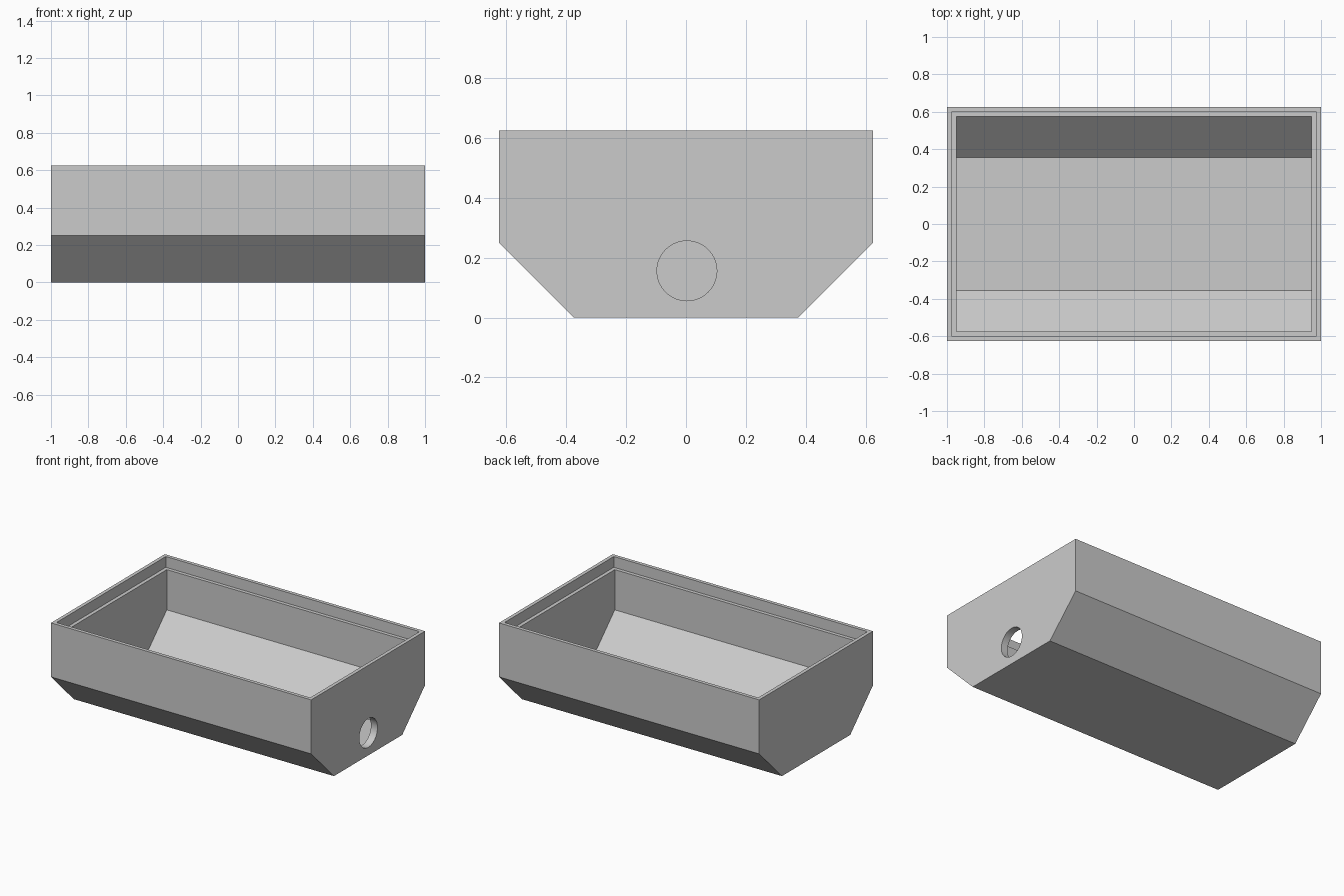
import bpy, math

default = bpy.data.objects.get("Cube")
if default:
    bpy.data.objects.remove(default, do_unlink=True)

LENGTH, WIDTH, HEIGHT = 2.0, 1.25, 0.625
WALL = 0.05
CHAMFER = 0.25

grey = bpy.data.materials.new("plain grey")
grey.use_nodes = True
colour = (0.6, 0.6, 0.6, 1)
grey.diffuse_color = colour
grey.node_tree.nodes["Principled BSDF"].inputs["Base Color"].default_value = colour


def prism(name, half_profile, length):
    """Extrude a mirrored (y, z) profile along x."""
    ring = half_profile + [(-y, z) for y, z in reversed(half_profile)]
    n = len(ring)
    verts = [(x, y, z) for x in (-length / 2, length / 2) for y, z in ring]
    faces = [tuple(reversed(range(n))), tuple(range(n, 2 * n))]
    faces += [(i, (i + 1) % n, (i + 1) % n + n, i + n) for i in range(n)]
    mesh = bpy.data.meshes.new(name)
    mesh.from_pydata(verts, [], faces)
    mesh.materials.append(grey)
    obj = bpy.data.objects.new(name, mesh)
    bpy.context.collection.objects.link(obj)
    return obj


def cut(target, cutter):
    """Subtract the cutter and discard it."""
    mod = target.modifiers.new("cut", "BOOLEAN")
    mod.operation = "DIFFERENCE"
    mod.solver = "EXACT"
    mod.object = cutter
    bpy.context.view_layer.objects.active = target
    bpy.ops.object.modifier_apply(modifier=mod.name)
    bpy.data.objects.remove(cutter, do_unlink=True)


# Outer tray body with sloped lower sides
half = WIDTH / 2
tray = prism("open_tray", [(half - CHAMFER, 0), (half, CHAMFER), (half, HEIGHT)], LENGTH)

# Inner cavity, parallel to the outside at one wall thickness
shift = WALL * math.tan(math.pi / 8)
inner = half - WALL
cavity = prism("cavity_cutter", [(half - CHAMFER - shift, WALL),
                                 (inner, CHAMFER + shift),
                                 (inner, HEIGHT + 0.1)], LENGTH - 2 * WALL)
cut(tray, cavity)

# Stepped ledge for a lid
lip = half - WALL / 2
rebate = prism("ledge_cutter", [(lip, HEIGHT - 0.075), (lip, HEIGHT + 0.2)], LENGTH - WALL)
cut(tray, rebate)

# Round port through one end wall
bpy.ops.mesh.primitive_cylinder_add(vertices=64, radius=0.1, depth=0.2,
                                    location=(LENGTH / 2, 0.003, 0.156),
                                    rotation=(0, math.pi / 2, 0))
port = bpy.context.object
port.name = "port_cutter"
port.data.materials.append(grey)
cut(tray, port)

# Smooth the port wall, keep all the edges crisp
bpy.ops.object.select_all(action="DESELECT")
tray.select_set(True)
bpy.context.view_layer.objects.active = tray
bpy.ops.object.shade_smooth_by_angle(angle=math.radians(30))
